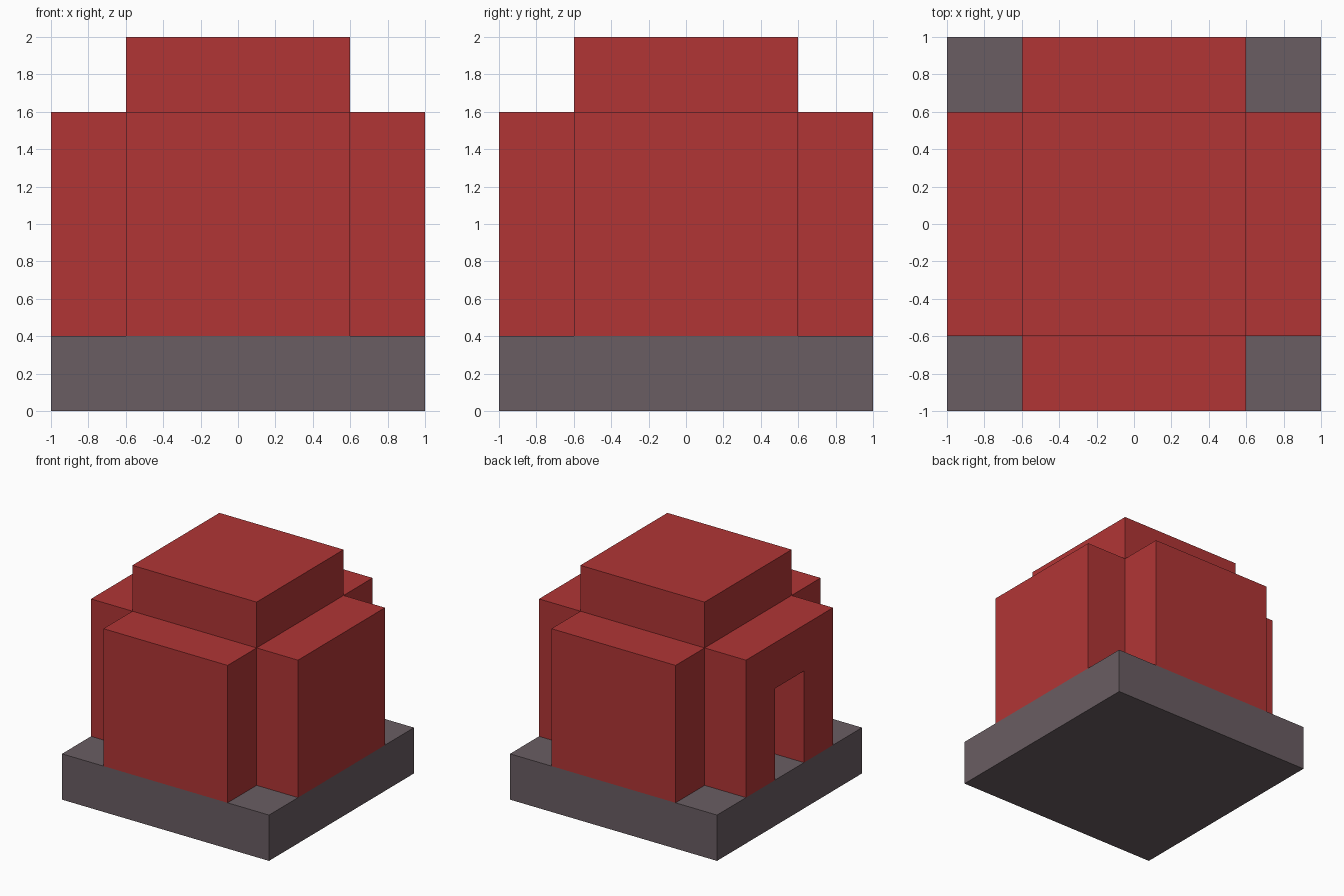
import bpy
import bmesh
import math
from mathutils import Matrix, Vector

cube = bpy.data.objects.get("Cube")
if cube:
    bpy.data.objects.remove(cube, do_unlink=True)

UNIT = 0.4            # module: wall thickness, slab height, door width
HALF = 1.0            # half the footprint
CORE = HALF - UNIT    # half the width of walls and roof
WALL_TOP = 4 * UNIT


def make_material(name, rgb):
    mat = bpy.data.materials.new(name)
    mat.use_nodes = True
    color = (*rgb, 1.0)
    mat.diffuse_color = color
    mat.node_tree.nodes["Principled BSDF"].inputs["Base Color"].default_value = color
    return mat


def add_object(name, bm, mat):
    bmesh.ops.recalc_face_normals(bm, faces=bm.faces)
    mesh = bpy.data.meshes.new(name)
    bm.to_mesh(mesh)
    bm.free()
    mesh.materials.append(mat)
    obj = bpy.data.objects.new(name, mesh)
    bpy.context.collection.objects.link(obj)
    return obj


def add_slab(name, half, bottom, mat):
    """Square slab, one module thick."""
    bm = bmesh.new()
    bmesh.ops.create_cube(bm, size=1.0)
    bmesh.ops.scale(bm, vec=(2 * half, 2 * half, UNIT), verts=bm.verts)
    bmesh.ops.translate(bm, vec=(0, 0, bottom + UNIT / 2), verts=bm.verts)
    return add_object(name, bm, mat)


def add_wall(name, outline, angle, mat):
    """Extrude an (x, z) outline inward from the front, then turn it about z."""
    bm = bmesh.new()
    face = bm.faces.new([bm.verts.new((x, -HALF, z)) for x, z in outline])
    extruded = bmesh.ops.extrude_face_region(bm, geom=[face], use_keep_orig=True)
    moved = [g for g in extruded["geom"] if isinstance(g, bmesh.types.BMVert)]
    bmesh.ops.translate(bm, vec=Vector((0, UNIT, 0)), verts=moved)
    bm.transform(Matrix.Rotation(math.radians(angle), 4, "Z"))
    return add_object(name, bm, mat)


red = make_material("brick_red", (0.44, 0.036, 0.036))
grey = make_material("warm_grey", (0.143, 0.110, 0.123))

# Base and roof
add_slab("base_slab", HALF, 0.0, grey)
add_slab("roof_slab", CORE, WALL_TOP, red)

# Four walls around a hollow room, one with a doorway
plain = [(-CORE, UNIT), (CORE, UNIT), (CORE, WALL_TOP), (-CORE, WALL_TOP)]
door_half, door_top = UNIT / 2, 3 * UNIT
doorway = [(-CORE, UNIT), (-door_half, UNIT), (-door_half, door_top),
           (door_half, door_top), (door_half, UNIT), (CORE, UNIT),
           (CORE, WALL_TOP), (-CORE, WALL_TOP)]

add_wall("front_wall", plain, 0, red)
add_wall("left_wall", plain, 90, red)
add_wall("back_wall", plain, 180, red)
add_wall("right_wall_with_doorway", doorway, -90, red)
